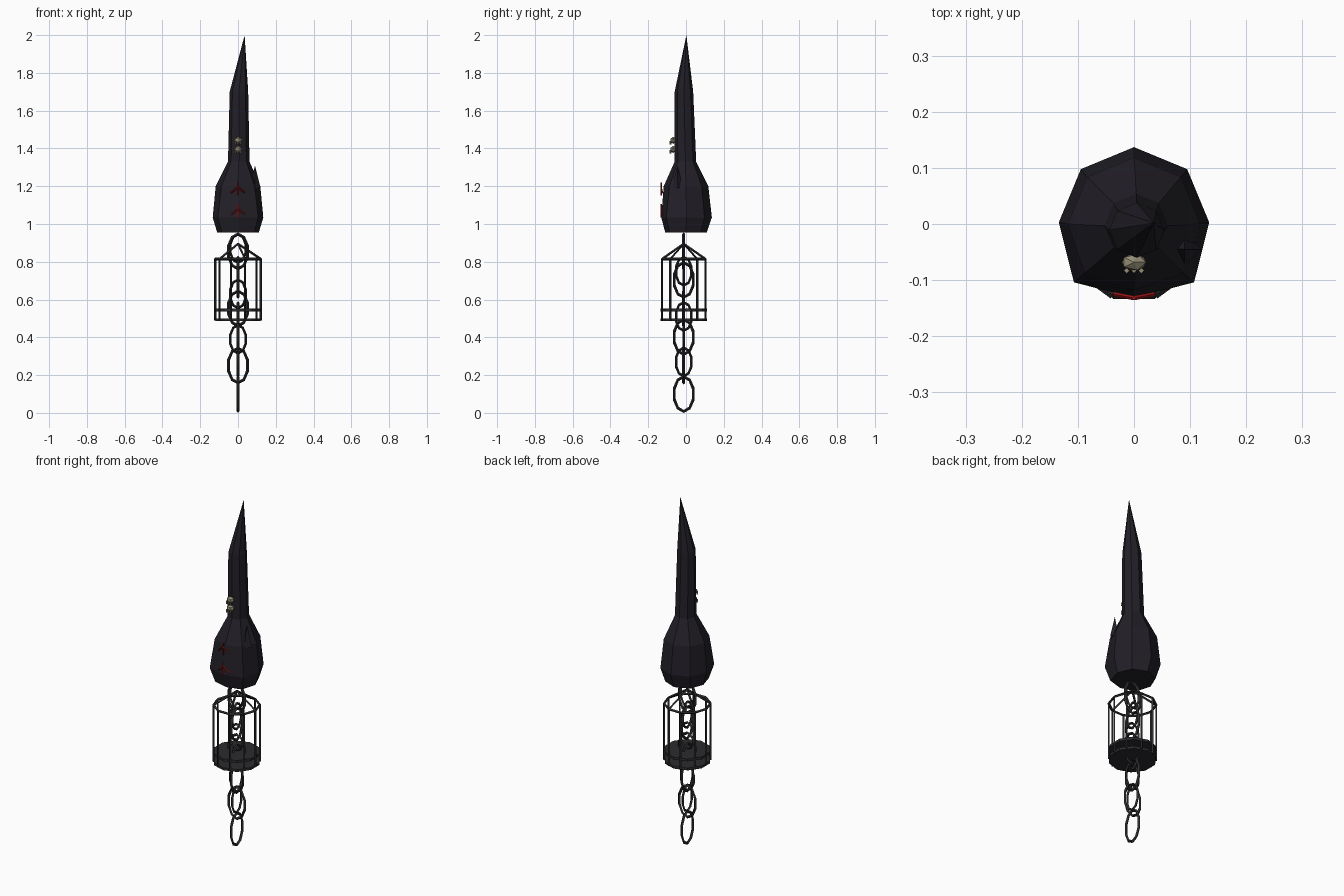
import bpy, bmesh, math
from mathutils import Vector

if "Cube" in bpy.data.objects:
    bpy.data.objects.remove(bpy.data.objects["Cube"])

def material(name, r, g, b):
    m = bpy.data.materials.new(name)
    m.diffuse_color = (r, g, b, 1)
    m.use_nodes = True
    m.node_tree.nodes["Principled BSDF"].inputs["Base Color"].default_value = m.diffuse_color
    return m

CLOTH = material("dark_cloth", 0.016, 0.014, 0.02)
IRON = material("iron", 0.025, 0.025, 0.028)
RED = material("red", 0.35, 0.008, 0.008)
BONE = material("bone", 0.30, 0.27, 0.18)
CY = -0.012  # cage and chain axis

def finish(name, bm, mat):
    bmesh.ops.recalc_face_normals(bm, faces=bm.faces)
    me = bpy.data.meshes.new(name)
    bm.to_mesh(me)
    bm.free()
    me.materials.append(mat)
    ob = bpy.data.objects.new(name, me)
    bpy.context.collection.objects.link(ob)
    return ob

def rod(bm, a, b, r, sides=4):
    a, b = Vector(a), Vector(b)
    d = b - a
    mx = d.to_track_quat('Z', 'Y').to_matrix().to_4x4()
    mx.translation = (a + b) / 2
    bmesh.ops.create_cone(bm, cap_ends=True, segments=sides, radius1=r, radius2=r, depth=d.length, matrix=mx)

def shard(name, base, tip, r1, r2=0.0, sides=4, mat=CLOTH):
    bm = bmesh.new()
    a, b = Vector(base), Vector(tip)
    mx = (b - a).to_track_quat('Z', 'Y').to_matrix().to_4x4()
    mx.translation = (a + b) / 2
    bmesh.ops.create_cone(bm, cap_ends=True, segments=sides, radius1=r1, radius2=r2, depth=(b - a).length, matrix=mx)
    return finish(name, bm, mat)

# Hooded body: octagonal sections rising into a leaning point
# z, centre x, centre y, radius, flare of the front corners
sections = [(0.955, 0.0, 0.0, 0.11, 1.1), (1.035, 0.0, 0.003, 0.134, 1.13),
            (1.2, 0.0, 0.0, 0.118, 1.05), (1.33, 0.004, -0.003, 0.057, 1.0),
            (1.7, 0.005, -0.011, 0.049, 1.0)]
bm = bmesh.new()
rings = []
for z, cx, cy, r, f in sections:
    ring = []
    for k in range(8):
        a = k * math.pi / 4
        s = f if k in (5, 7) else 1
        ring.append(bm.verts.new((cx + r * s * math.cos(a), cy + r * s * math.sin(a), z)))
    rings.append(ring)
bm.faces.new(rings[0])
for lo, hi in zip(rings, rings[1:]):
    for k in range(8):
        j = (k + 1) % 8
        bm.faces.new((lo[k], lo[j], hi[j], hi[k]))
tip = bm.verts.new((0.035, 0.002, 2.0))
for k in range(8):
    bm.faces.new((rings[-1][k], rings[-1][(k + 1) % 8], tip))
finish("hooded_body", bm, CLOTH)

# Thorns on the shoulder
shard("shoulder_thorn", (0.09, -0.045, 1.19), (0.09, -0.045, 1.31), 0.03)
shard("front_thorn", (0.045, -0.07, 1.2), (0.04, -0.045, 1.31), 0.025)

# Two small skulls stacked on the front of the neck
for i, z in enumerate((1.395, 1.443)):
    bm = bmesh.new()
    bmesh.ops.create_icosphere(bm, subdivisions=1, radius=0.022)
    for v in bm.verts:
        v.co = Vector((v.co.x * 1.1, v.co.y * 0.75 - 0.068, v.co.z * 0.85 + z))
    for x in (-0.013, 0, 0.013):
        rod(bm, (x, -0.083, z - 0.022), (x, -0.083, z - 0.004), 0.005)
    finish(f"skull_{i + 1}", bm, BONE)

# Red branching marks on the chest
for i, z in enumerate((1.15, 1.035)):
    bm = bmesh.new()
    y = -0.132
    rod(bm, (0, y, z), (0, y, z + 0.07), 0.004)
    for s in (-1, 1):
        rod(bm, (0, y, z + 0.045), (s * 0.036, y + 0.007, z + 0.015), 0.004)
    finish(f"red_mark_{i + 1}", bm, RED)

# Cage: two floor discs, posts, top hoop and roof ribs
N, R = 10, 0.121
def rim(k, z):
    a = 2 * math.pi * k / N
    return (R * math.cos(a), CY + R * math.sin(a), z)

for name, z in (("cage_floor", 0.545), ("cage_base", 0.493)):
    shard(name, (0, CY, z - 0.007), (0, CY, z + 0.007), 0.124, 0.124, N, IRON)
bm = bmesh.new()
for k in range(N):
    rod(bm, rim(k, 0.49), rim(k, 0.815), 0.006)
    rod(bm, rim(k, 0.815), rim(k + 1, 0.815), 0.007)
    if k % 2 == 0:
        rod(bm, rim(k, 0.815), (0, CY, 0.895), 0.006)
finish("cage_bars", bm, IRON)

# Chain links: oval rings with a square section, alternating direction
def link(name, zc, half_w, half_h, t, turned):
    bm = bmesh.new()
    n = 10
    loops = []
    for k in range(n):
        a = 2 * math.pi * k / n + math.pi / 2
        loop = []
        for j in range(4):
            b = j * math.pi / 2
            u = (half_w - t + t * math.cos(b)) * math.cos(a)
            w = (half_h - t + t * math.cos(b)) * math.sin(a)
            v = t * math.sin(b)
            x, y = (v, u) if turned else (u, v)
            loop.append(bm.verts.new((x, CY + y, zc + w)))
        loops.append(loop)
    for k in range(n):
        p, q = loops[k], loops[(k + 1) % n]
        for j in range(4):
            bm.faces.new((p[j], q[j], q[(j + 1) % 4], p[(j + 1) % 4]))
    finish(name, bm, IRON)

for i in range(6):
    link(f"long_chain_link_{i + 1}", 0.1 + 0.151 * i, 0.061, 0.1, 0.008, i % 2 == 0)
    link(f"inner_chain_link_{i + 1}", 0.27 + 0.12 * i, 0.05, 0.082, 0.007, i % 2 == 0)
